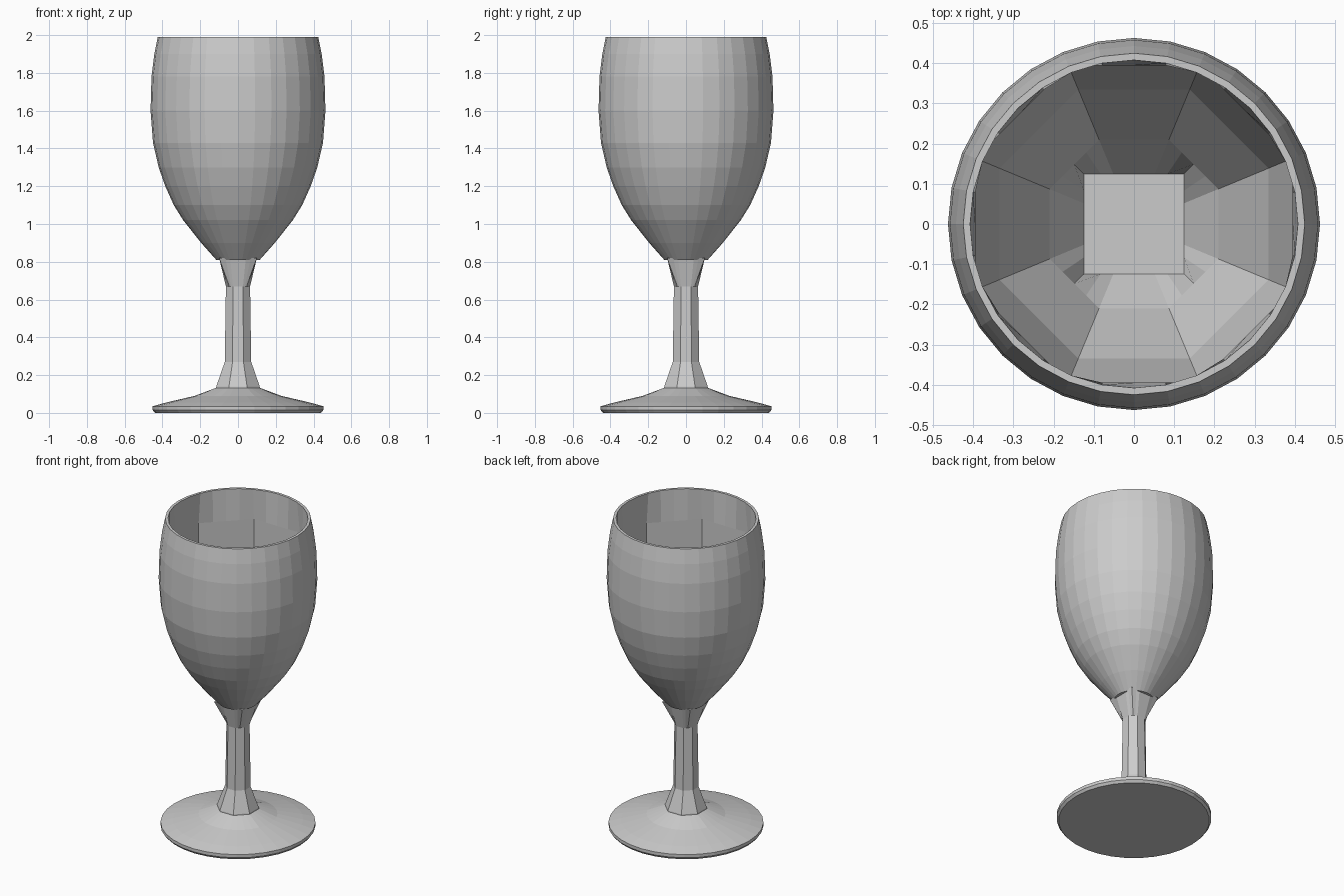
import bpy, bmesh, math

if "Cube" in bpy.data.objects:
    bpy.data.objects.remove(bpy.data.objects["Cube"])

SEG = 32


def ring_radius(angle, size, sides):
    """Radius of a regular polygon (size = half width across flats); 0 sides = round."""
    if not sides:
        return size
    step = 2 * math.pi / sides
    return size / math.cos((angle + step / 2) % step - step / 2)


def loft(name, rings):
    """Stack rings given as (z, size, sides), joined by quads and capped at both ends."""
    bm = bmesh.new()
    loops = []
    for z, size, sides in rings:
        loop = []
        for i in range(SEG):
            a = 2 * math.pi * i / SEG
            r = ring_radius(a, size, sides)
            loop.append(bm.verts.new((r * math.cos(a), r * math.sin(a), z)))
        loops.append(loop)
    for lo, hi in zip(loops, loops[1:]):
        for i in range(SEG):
            j = (i + 1) % SEG
            bm.faces.new((lo[i], lo[j], hi[j], hi[i]))
    bm.faces.new(loops[0][::-1])
    bm.faces.new(loops[-1])
    bmesh.ops.recalc_face_normals(bm, faces=bm.faces)
    mesh = bpy.data.meshes.new(name)
    bm.to_mesh(mesh)
    bm.free()
    obj = bpy.data.objects.new(name, mesh)
    bpy.context.collection.objects.link(obj)
    return obj


# Bowl: round outside, faceted cavity ending in a square floor
outside = [(0.81, 0.115, 0), (0.90, 0.195, 0), (1.02, 0.29, 0), (1.10, 0.34, 0),
           (1.20, 0.385, 0), (1.30, 0.42, 0), (1.43, 0.45, 0), (1.60, 0.463, 0),
           (1.78, 0.458, 0), (1.90, 0.443, 0), (1.99, 0.425, 0)]
inside = [(1.99, 0.408, 0), (1.79, 0.395, 8), (1.55, 0.395, 8), (1.29, 0.335, 8),
          (1.03, 0.21, 8), (0.90, 0.125, 4)]
loft("bowl", outside + inside)

# Stem: square flare under the bowl, eight-sided shaft, flared collar
loft("stem", [(0.06, 0.12, 8), (0.14, 0.115, 8), (0.27, 0.07, 8),
              (0.67, 0.064, 8), (0.82, 0.10, 4)])

# Foot: shallow cone with a thin rim
loft("foot", [(0.0, 0.44, 0), (0.015, 0.452, 0), (0.035, 0.452, 0), (0.055, 0.38, 0),
              (0.09, 0.23, 0), (0.135, 0.11, 8)])
